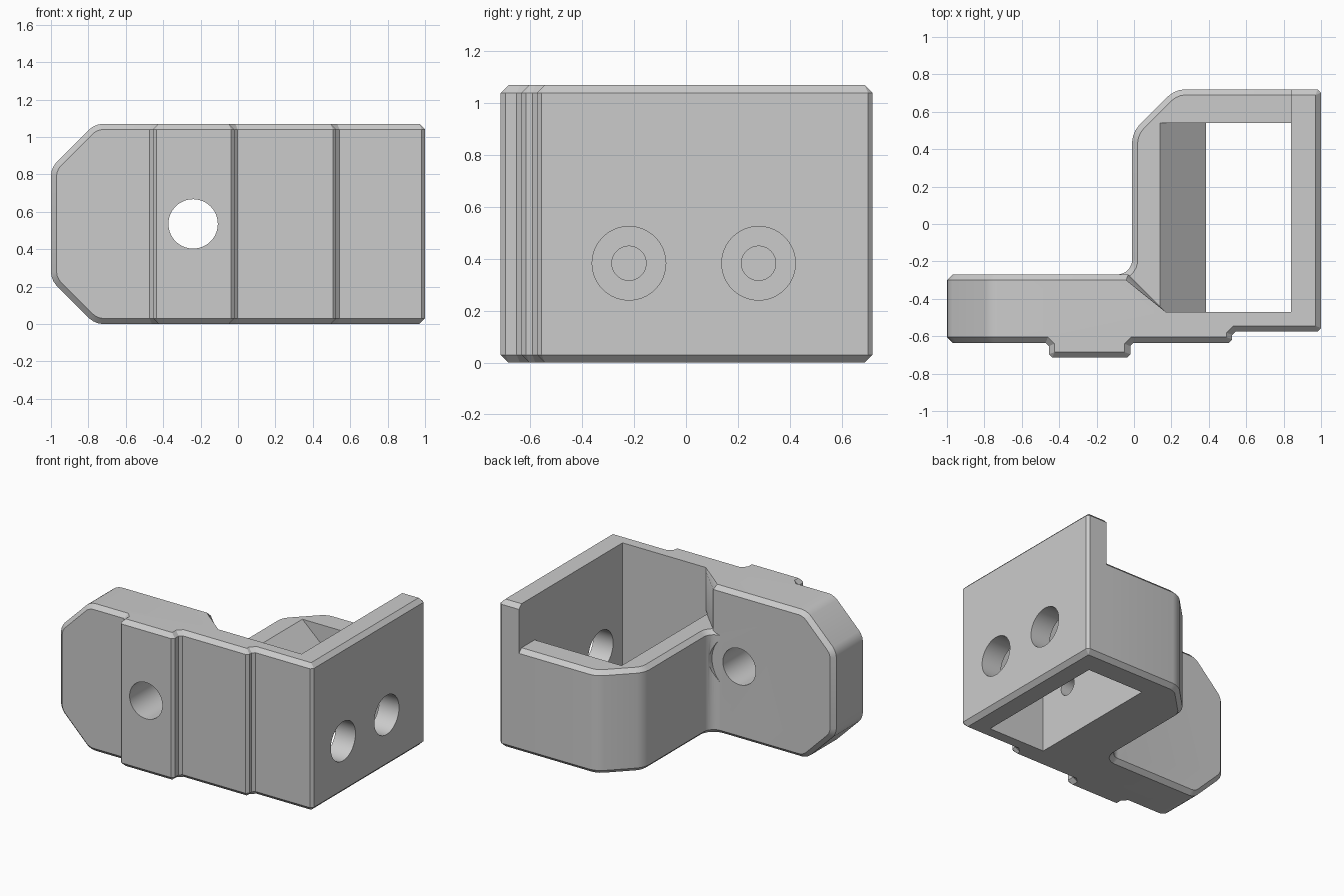
import bpy, bmesh, math
from mathutils import Matrix, Vector

if "Cube" in bpy.data.objects:
    bpy.data.objects.remove(bpy.data.objects["Cube"], do_unlink=True)

H, LOW, CH = 1.07, 0.75, 0.03     # full height, low wall height, chamfer

grey = bpy.data.materials.new("plain grey")
grey.use_nodes = True
grey.diffuse_color = (0.6, 0.6, 0.6, 1)
grey.node_tree.nodes["Principled BSDF"].inputs["Base Color"].default_value = (0.6, 0.6, 0.6, 1)


def prism(points, direction, origin=(0, 0, 0)):
    """Closed bmesh made by extruding a flat outline along a vector."""
    bm = bmesh.new()
    face = bm.faces.new([bm.verts.new(Vector(p) + Vector(origin)) for p in points])
    top = bmesh.ops.extrude_face_region(bm, geom=[face])
    moved = [v for v in top["geom"] if isinstance(v, bmesh.types.BMVert)]
    bmesh.ops.translate(bm, verts=moved, vec=direction)
    bmesh.ops.recalc_face_normals(bm, faces=bm.faces)
    return bm


def bevel(bm, rule, offset, segments=1):
    """Bevel the edges whose midpoint and direction satisfy the rule."""
    chosen = []
    for e in bm.edges:
        a, b = e.verts[0].co, e.verts[1].co
        if rule((a + b) / 2, (b - a).normalized(), e.calc_face_angle(0)):
            chosen.append(e)
    bmesh.ops.bevel(bm, geom=chosen, offset=offset, segments=segments,
                    profile=0.5, affect='EDGES', clamp_overlap=False)


def make(name, bm):
    mesh = bpy.data.meshes.new(name)
    bm.to_mesh(mesh)
    bm.free()
    ob = bpy.data.objects.new(name, mesh)
    bpy.context.collection.objects.link(ob)
    mesh.materials.append(grey)
    return ob


def combine(target, other, operation):
    mod = target.modifiers.new("combine", 'BOOLEAN')
    mod.operation, mod.solver, mod.object = operation, 'EXACT', other
    bpy.context.view_layer.objects.active = target
    bpy.ops.object.modifier_apply(modifier=mod.name)
    bpy.data.objects.remove(other, do_unlink=True)


def cylinder(radius, start, end):
    start, end = Vector(start), Vector(end)
    bm = bmesh.new()
    turn = (end - start).to_track_quat('Z', 'Y').to_matrix().to_4x4()
    bmesh.ops.create_cone(bm, cap_ends=True, segments=64, radius1=radius, radius2=radius,
                          depth=(end - start).length,
                          matrix=Matrix.Translation((start + end) / 2) @ turn)
    return make("hole_cutter", bm)


# Full height part: mounting plate, front wall and side wall
outline = [(-1, -.635), (-.455, -.635), (-.455, -.715), (-.02, -.715), (-.02, -.635),
           (.525, -.635), (.525, -.575), (1, -.575), (1, .72), (.84, .72),
           (.84, -.47), (.17, -.47), (-.03, -.27), (-1, -.27)]
bm = prism([(x, y, 0) for x, y in outline], (0, 0, H))


def upright(d):
    return abs(d.z) > .99


bevel(bm, lambda m, d, a: m.x < -.99 and abs(d.y) > .99, .235)
bevel(bm, lambda m, d, a: m.x < -.7 and abs(d.y) > .99 and .5 < a < 1, .04, 3)
bevel(bm, lambda m, d, a: upright(d) and m.x > -.9 and (m.y < -.5 or m.x > .95), .018)


def outer_edge(m, d, a):
    inner = .1 < m.x < .9 and -.5 < m.y < .7
    hidden = m.z < .01 and -.02 < m.x < .15 and m.y > -.5
    return a > .5 and not inner and not hidden and (not upright(d) or m.x < -.99)


bevel(bm, outer_edge, CH)
bracket = make("corner_bracket", bm)

# Low box behind the front wall, joined to the plate by a fillet
R, WX, PY = .08, -.01, -.27
fillet = [(WX - R + R * math.cos(t), PY + R + R * math.sin(t))
          for t in [-math.pi / 2 * i / 8 for i in range(9)]]
box_outline = [(.9, -.52), (.9, .72), (.22, .72), (WX, .49)] + fillet + [(WX - R, -.52)]
bm = prism([(x, y, 0) for x, y in box_outline], (0, 0, LOW))
bevel(bm, lambda m, d, a: upright(d) and .4 < m.y and m.x < .5, .05, 3)
bevel(bm, lambda m, d, a: not upright(d) and a > .5 and m.x < .89
      and m.y > PY - .01, CH)
combine(bracket, make("low_box", bm), 'UNION')

# Open pocket with a sloped inner lip
pocket = [(.385, -.1), (.84, -.1), (.84, LOW + .01), (.14, LOW + .01), (.14, LOW), (.385, .525)]
combine(bracket, make("pocket_cutter", prism([(x, -.47, z) for x, z in pocket], (0, 1.01, 0))),
        'DIFFERENCE')

# Plate hole with head clearance behind it
combine(bracket, cylinder(.132, (-.24, -1, .535), (-.24, -.1, .535)), 'DIFFERENCE')
combine(bracket, cylinder(.22, (-.24, PY, .535), (-.24, .1, .535)), 'DIFFERENCE')

# Two side openings and the small blind holes in line with them
for y in (-.22, .28):
    combine(bracket, cylinder(.142, (.7, y, .383), (1.2, y, .383)), 'DIFFERENCE')
    combine(bracket, cylinder(.066, (.1, y, .383), (.6, y, .383)), 'DIFFERENCE')

bpy.ops.object.select_all(action='DESELECT')
bracket.select_set(True)
bpy.context.view_layer.objects.active = bracket
bpy.ops.object.shade_smooth_by_angle(angle=math.radians(30))
